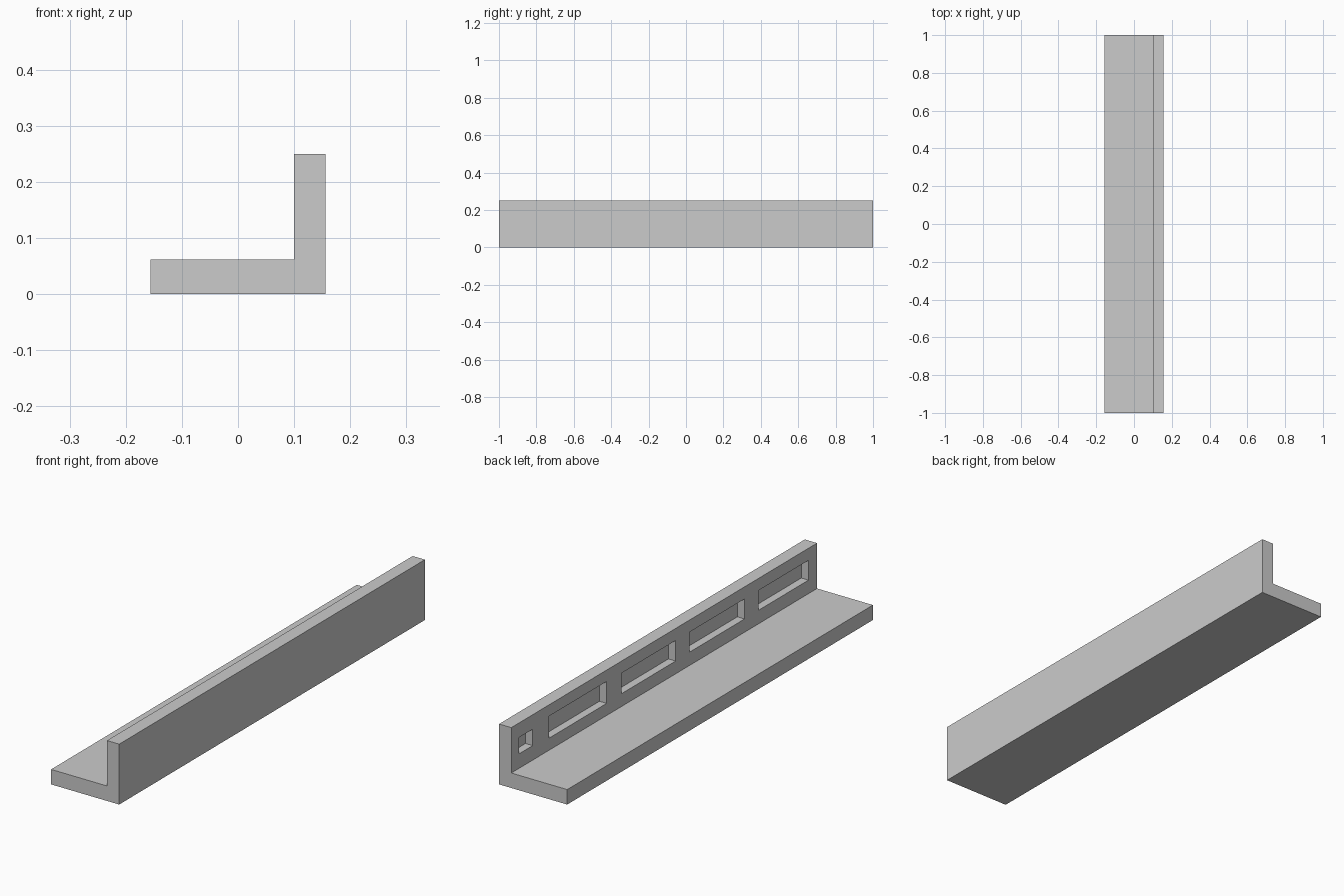
import bpy
import bmesh
from mathutils import Matrix

if "Cube" in bpy.data.objects:
    bpy.data.objects.remove(bpy.data.objects["Cube"])

HALF_LENGTH = 1.0
WALL_X = 0.10      # inner face of the upright flange
POCKET_BACK = 0.133


def object_from_bmesh(name, bm):
    bmesh.ops.recalc_face_normals(bm, faces=bm.faces)
    mesh = bpy.data.meshes.new(name)
    bm.to_mesh(mesh)
    bm.free()
    obj = bpy.data.objects.new(name, mesh)
    bpy.context.collection.objects.link(obj)
    return obj


def add_box(bm, lo, hi):
    centre = [(a + b) / 2 for a, b in zip(lo, hi)]
    size = [b - a for a, b in zip(lo, hi)]
    matrix = Matrix.Translation(centre) @ Matrix.Diagonal((*size, 1))
    bmesh.ops.create_cube(bm, size=1, matrix=matrix)


# L-shaped profile swept along y
profile = [(-0.156, 0), (0.156, 0), (0.156, 0.25),
           (WALL_X, 0.25), (WALL_X, 0.062), (-0.156, 0.062)]
bm = bmesh.new()
face = bm.faces.new([bm.verts.new((x, -HALF_LENGTH, z)) for x, z in profile])
swept = bmesh.ops.extrude_face_region(bm, geom=[face], use_keep_orig=True)
bmesh.ops.translate(bm, vec=(0, 2 * HALF_LENGTH, 0),
                    verts=[v for v in swept["geom"] if isinstance(v, bmesh.types.BMVert)])
angle_bar = object_from_bmesh("angle_bar", bm)

# Row of shallow pockets in the inner wall: y start, y end, z bottom, z top
pockets = [(-0.944, -0.618, 0.118, 0.20),
           (-0.526, -0.167, 0.117, 0.20),
           (-0.075, 0.278, 0.115, 0.20),
           (0.376, 0.755, 0.112, 0.203),
           (0.86, 0.948, 0.122, 0.19)]
bm = bmesh.new()
for y0, y1, z0, z1 in pockets:
    add_box(bm, (WALL_X - 0.05, y0, z0), (POCKET_BACK, y1, z1))
cutter = object_from_bmesh("pocket_cutter", bm)
cutter.hide_render = True

# Cut the pockets, then discard the helper
cut = angle_bar.modifiers.new("pockets", 'BOOLEAN')
cut.operation = 'DIFFERENCE'
cut.solver = 'EXACT'
cut.object = cutter
bpy.context.view_layer.objects.active = angle_bar
bpy.ops.object.modifier_apply(modifier=cut.name)
bpy.data.objects.remove(cutter)
